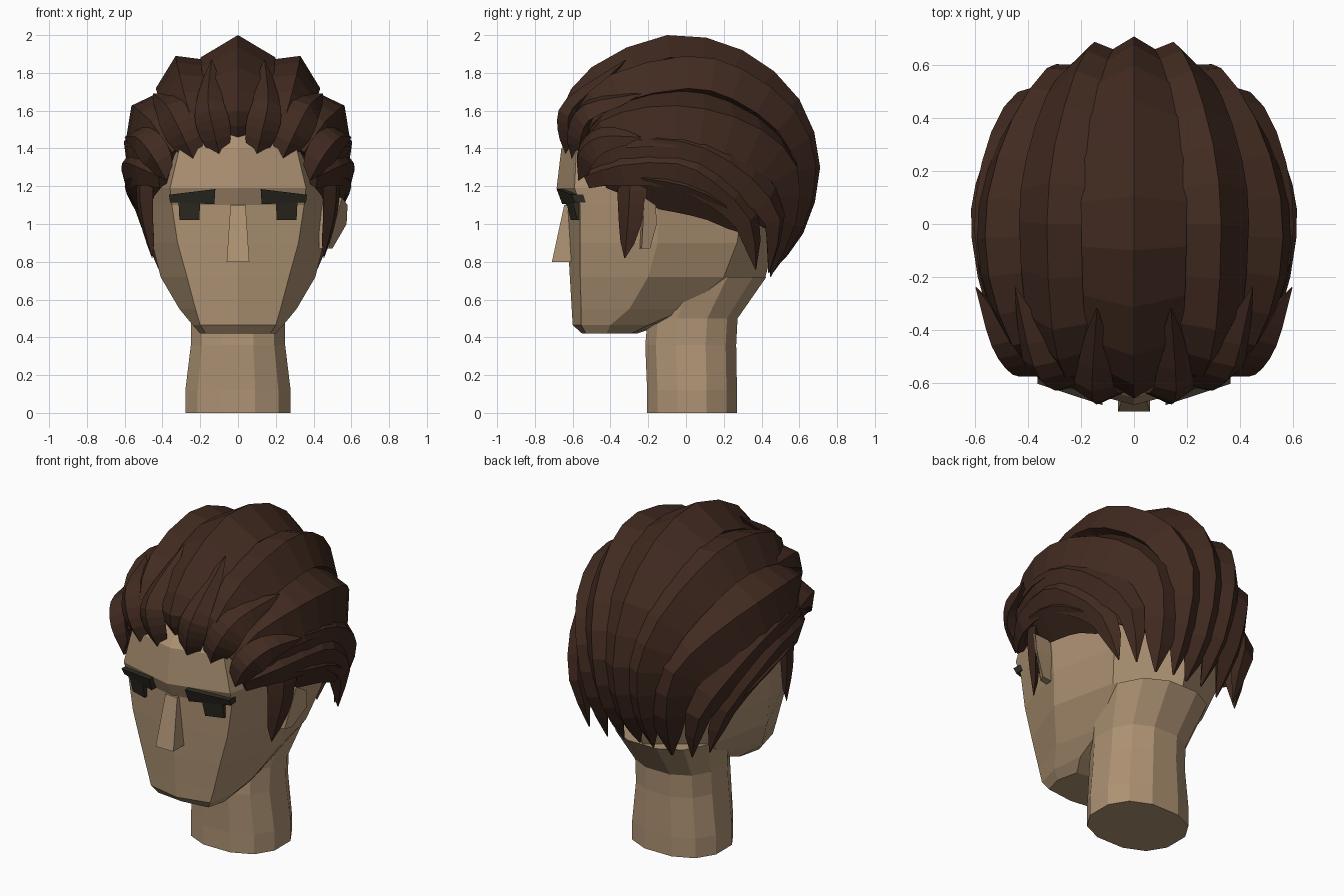
import bpy, bmesh, math
from mathutils import Vector

if "Cube" in bpy.data.objects:
    bpy.data.objects.remove(bpy.data.objects["Cube"])


def material(name, rgb):
    m = bpy.data.materials.new(name)
    m.diffuse_color = (*rgb, 1)
    m.use_nodes = True
    m.node_tree.nodes["Principled BSDF"].inputs["Base Color"].default_value = m.diffuse_color
    return m


SKIN = material("skin", (0.42, 0.288, 0.172))
HAIR = material("dark_brown_hair", (0.053, 0.0235, 0.0145))
DARK = material("eye_and_brow", (0.030, 0.026, 0.017))


def make(name, verts, faces, mat):
    bm = bmesh.new()
    vs = [bm.verts.new(v) for v in verts]
    for f in faces:
        bm.faces.new([vs[i] for i in f])
    bmesh.ops.recalc_face_normals(bm, faces=bm.faces)
    me = bpy.data.meshes.new(name)
    bm.to_mesh(me)
    bm.free()
    me.materials.append(mat)
    ob = bpy.data.objects.new(name, me)
    bpy.context.collection.objects.link(ob)
    return ob


def loft(name, rings, mat):
    n = len(rings[0])
    verts = [v for r in rings for v in r]
    faces = [(j * n + i, j * n + (i + 1) % n, (j + 1) * n + (i + 1) % n, (j + 1) * n + i)
             for j in range(len(rings) - 1) for i in range(n)]
    faces += [tuple(range(n)), tuple(range(len(verts) - n, len(verts)))]
    return make(name, verts, faces, mat)


def prism(name, front, back, mat):
    return loft(name, [front, back], mat)


# Head: z, front y, front corner x y, cheek x y, rear x y, back y
HEAD = [
    (0.42, -.55, .17, -.53, .20, -.42, .17, -.29, -.26),
    (0.465, -.60, .20, -.555, .24, -.40, .22, -.20, -.12),
    (0.55, -.605, .225, -.555, .31, -.30, .24, 0, .22),
    (0.72, -.615, .27, -.56, .41, -.20, .32, .20, .42),
    (0.90, -.625, .32, -.56, .455, -.15, .37, .27, .47),
    (1.10, -.635, .35, -.56, .47, -.15, .41, .30, .51),
    (1.19, -.685, .36, -.59, .47, -.15, .42, .30, .52),
    (1.40, -.66, .31, -.58, .45, -.15, .40, .30, .52),
    (1.62, -.48, .22, -.42, .36, -.10, .30, .28, .42),
    (1.78, -.20, .10, -.18, .15, 0, .12, .12, .18),
]
rings = []
for z, fy, cx, cy, sx, sy, rx, ry, by in HEAD:
    half = [(cx, cy), (sx, sy), (rx, ry)]
    rings.append([(0, fy, z)] + [(x, y, z) for x, y in half] + [(0, by, z)]
                 + [(-x, y, z) for x, y in reversed(half)])
loft("head", rings, SKIN)

# Neck: z, centre y, half width, half depth
rings = []
for z, cy, rx, ry in [(0, .032, .287, .245), (.12, .032, .287, .245), (.36, .025, .257, .248),
                      (.50, .035, .257, .245), (.72, .12, .31, .315)]:
    ring = []
    for k in range(12):
        a = 2 * math.pi * (k + .5) / 12
        c, s = math.cos(a), math.sin(a)
        ring.append((rx * math.copysign(abs(c) ** .85, c), cy + ry * math.copysign(abs(s) ** .85, s), z))
    rings.append(ring)
loft("neck", rings, SKIN)

# Nose wedge
make("nose", [(-.06, -.71, .80), (.06, -.71, .80), (.06, -.59, .80), (-.06, -.59, .80),
              (-.04, -.645, 1.10), (.04, -.645, 1.10), (.04, -.59, 1.10), (-.04, -.59, 1.10)],
     [(0, 1, 2, 3), (4, 5, 6, 7), (0, 1, 5, 4), (1, 2, 6, 5), (2, 3, 7, 6), (3, 0, 4, 7)], SKIN)

# Single visible ear
outer = [(.55, -.22, 1.14), (.58, -.16, 1.10), (.575, -.155, 1.00), (.50, -.19, .87), (.48, -.235, .87)]
prism("ear", outer, [(.43, y - .01, z) for x, y, z in outer], SKIN)

# Brows and eyes
for s, side in ((1, "right"), (-1, "left")):
    brow = [(s * .12, -.685, 1.185), (s * .365, -.605, 1.155), (s * .36, -.585, 1.115), (s * .125, -.655, 1.105)]
    prism(side + "_brow", brow, [(x, y + .06, z) for x, y, z in brow], DARK)
    eye = [(s * .20, -.635, 1.12), (s * .315, -.60, 1.12), (s * .31, -.575, 1.02), (s * .205, -.61, 1.02)]
    prism(side + "_eye", eye, [(x, y + .05, z) for x, y, z in eye], DARK)


def smooth_path(pts, sub):
    """Catmull-Rom samples through the control points."""
    p = [Vector(v) for v in pts]
    p = [2 * p[0] - p[1]] + p + [2 * p[-1] - p[-2]]
    out = []
    for i in range(1, len(p) - 2):
        a, b, c, d = p[i - 1:i + 3]
        for k in range(sub):
            t = k / sub
            out.append(.5 * (2 * b + (c - a) * t + (2 * a - 5 * b + 4 * c - d) * t * t
                             + (3 * b - a - 3 * c + d) * t ** 3))
    return out + [p[-2]]


def lock(name, pts, width, height, depth, start=0.0, sub=2):
    """Ridged strand that tapers to its ends."""
    path = smooth_path(pts, sub)
    rings, last = [], len(path) - 1
    for j, r in enumerate(path):
        t = j / last
        tan = (path[min(j + 1, last)] - path[max(j - 1, 0)]).normalized()
        n = r - Vector((0, 0, 1.2))
        n = (n - tan * n.dot(tan)).normalized()
        lat = tan.cross(n)
        k = max(math.sin(math.pi * min(t ** .8, .999)) ** .6, start * (1 - 3 * t), .02)
        base = r - n * height * k
        rings.append([r, base + lat * width * k, r - n * depth * k, base - lat * width * k])
    return loft(name, rings, HAIR)


# Long swept locks from the hairline over the crown to the nape
lock("crown_lock", [(0, -.60, 1.44), (0, -.66, 1.60), (0, -.50, 1.83), (0, -.10, 2.0), (0, .30, 1.92),
                    (0, .60, 1.66), (0, .71, 1.30), (0, .62, .95), (0, .45, .74)], .20, .12, .3, .6)
LONG = [
    ("upper_lock", .17, .11, .3,
     [(.20, -.58, 1.42), (.26, -.58, 1.60), (.31, -.40, 1.79), (.33, 0, 1.89), (.30, .30, 1.82),
      (.22, .58, 1.60), (.15, .69, 1.30), (.13, .62, .98), (.10, .46, .74)]),
    ("side_lock", .20, .105, .25,
     [(.35, -.56, 1.38), (.46, -.46, 1.54), (.55, -.20, 1.62), (.555, .10, 1.61), (.46, .40, 1.50),
      (.33, .59, 1.30), (.27, .58, 1.0), (.22, .45, .72)]),
    ("temple_lock", .13, .07, .2,
     [(.40, -.55, 1.34), (.50, -.42, 1.42), (.59, -.15, 1.45), (.60, .10, 1.40), (.54, .35, 1.24),
      (.44, .50, 1.02), (.35, .44, .74)]),
    ("lower_lock", .12, .06, .2,
     [(.42, -.54, 1.25), (.55, -.35, 1.31), (.615, -.05, 1.32), (.60, .15, 1.22), (.52, .34, 1.02),
      (.42, .37, .76)]),
    ("bottom_lock", .15, .12, .2,
     [(.46, -.44, 1.27), (.57, -.22, 1.24), (.60, 0, 1.20), (.56, .20, 1.10), (.45, .38, .93)]),
]
# Short spindle locks of the fringe, and the sideburns
SHORT = [
    ("fringe_inner", .09, .05, .12,
     [(.09, -.62, 1.33), (.13, -.68, 1.50), (.16, -.635, 1.66), (.14, -.32, 1.87)]),
    ("fringe_middle", .10, .05, .12,
     [(.23, -.60, 1.33), (.30, -.63, 1.48), (.38, -.54, 1.63), (.45, -.24, 1.69)]),
    ("fringe_outer", .09, .05, .12,
     [(.38, -.57, 1.23), (.46, -.57, 1.37), (.54, -.46, 1.46), (.60, -.24, 1.46)]),
    ("sideburn", .09, .03, .08,
     [(.45, -.28, 1.46), (.515, -.295, 1.24), (.51, -.305, 1.05), (.455, -.325, .82)]),
]
for s, side in ((1, "right_"), (-1, "left_")):
    for group, start in ((LONG, .5), (SHORT, 0)):
        for name, w, h, d, pts in group:
            lock(side + name, [(s * x, y, z) for x, y, z in pts], w, h, d, start,
                 2 if start else 3)

# Under-layer filling the gaps between locks
bm = bmesh.new()
bmesh.ops.create_uvsphere(bm, u_segments=20, v_segments=12, radius=1)
for v in bm.verts:
    v.co = Vector((v.co.x * .50, .04 + v.co.y * .58, 1.28 + v.co.z * .56))
bmesh.ops.bisect_plane(bm, geom=bm.verts[:] + bm.edges[:] + bm.faces[:], plane_co=(0, -.55, 1.48),
                       plane_no=(0, .52, 1), clear_inner=True)
bmesh.ops.holes_fill(bm, edges=[e for e in bm.edges if e.is_boundary])
me = bpy.data.meshes.new("hair_under_layer")
bm.to_mesh(me)
bm.free()
me.materials.append(HAIR)
bpy.context.collection.objects.link(bpy.data.objects.new("hair_under_layer", me))
